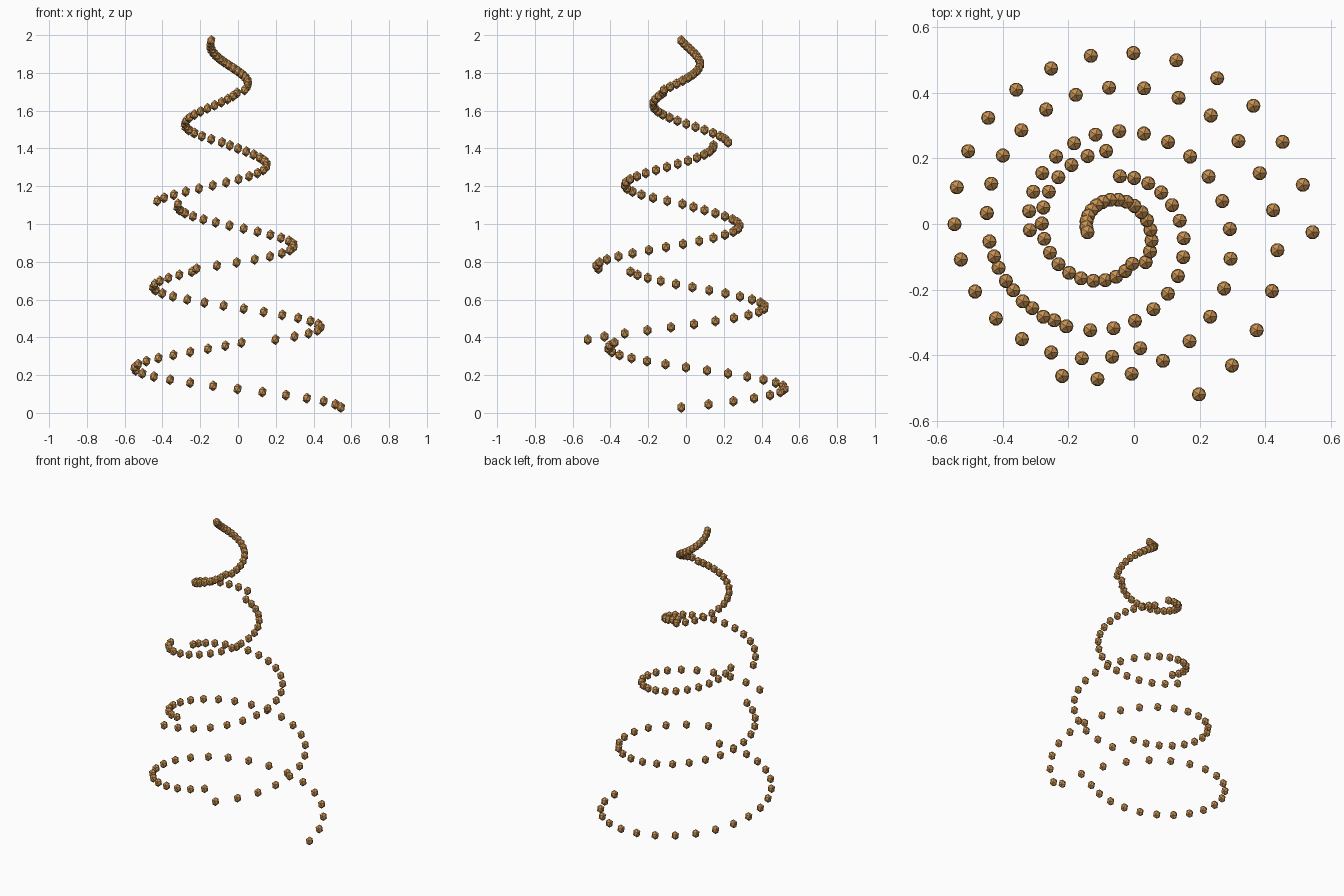
import bpy, bmesh, math
from mathutils import Matrix, Vector

cube = bpy.data.objects.get("Cube")
if cube:
    bpy.data.objects.remove(cube, do_unlink=True)

# Warm gold for every bead
gold = bpy.data.materials.new("warm_gold")
gold.use_nodes = True
color = (0.6, 0.3, 0.09, 1)
gold.diffuse_color = color
gold.node_tree.nodes["Principled BSDF"].inputs["Base Color"].default_value = color

BEADS = 120
TURNS = 4.5
AXIS_X, AXIS_Y = -0.082, -0.025
BEAD_WIDTH, BEAD_HEIGHT = 0.0245, 0.029

# Each tier of the spiral: first bead, bead count, radius at bottom and top
TIERS = [
    (0, 22, 0.627, 0.368),
    (22, 23, 0.569, 0.314),
    (45, 22, 0.460, 0.236),
    (67, 19, 0.353, 0.175),
    (86, 17, 0.248, 0.123),
    (103, 17, 0.149, 0.060),
]


def bead_position(index, radius):
    t = index / (BEADS - 1)
    angle = t * TURNS * math.tau
    return Vector((AXIS_X + radius * math.cos(angle),
                   AXIS_Y + radius * math.sin(angle),
                   BEAD_HEIGHT + t * (2 - 2 * BEAD_HEIGHT)))


def make_tier(name, first, count, r_bottom, r_top):
    bm = bmesh.new()
    size = Matrix.Diagonal((BEAD_WIDTH, BEAD_WIDTH, BEAD_HEIGHT, 1))
    for i in range(count):
        radius = r_bottom + (r_top - r_bottom) * i / (count - 1)
        place = Matrix.Translation(bead_position(first + i, radius))
        bmesh.ops.create_icosphere(bm, subdivisions=1, radius=1, matrix=place @ size)
    mesh = bpy.data.meshes.new(name)
    bm.to_mesh(mesh)
    bm.free()
    mesh.materials.append(gold)
    obj = bpy.data.objects.new(name, mesh)
    bpy.context.collection.objects.link(obj)


# Strings of faceted beads, stepping out again at the foot of each tier
for number, tier in enumerate(TIERS, 1):
    make_tier(f"bead_string_tier_{number}", *tier)
